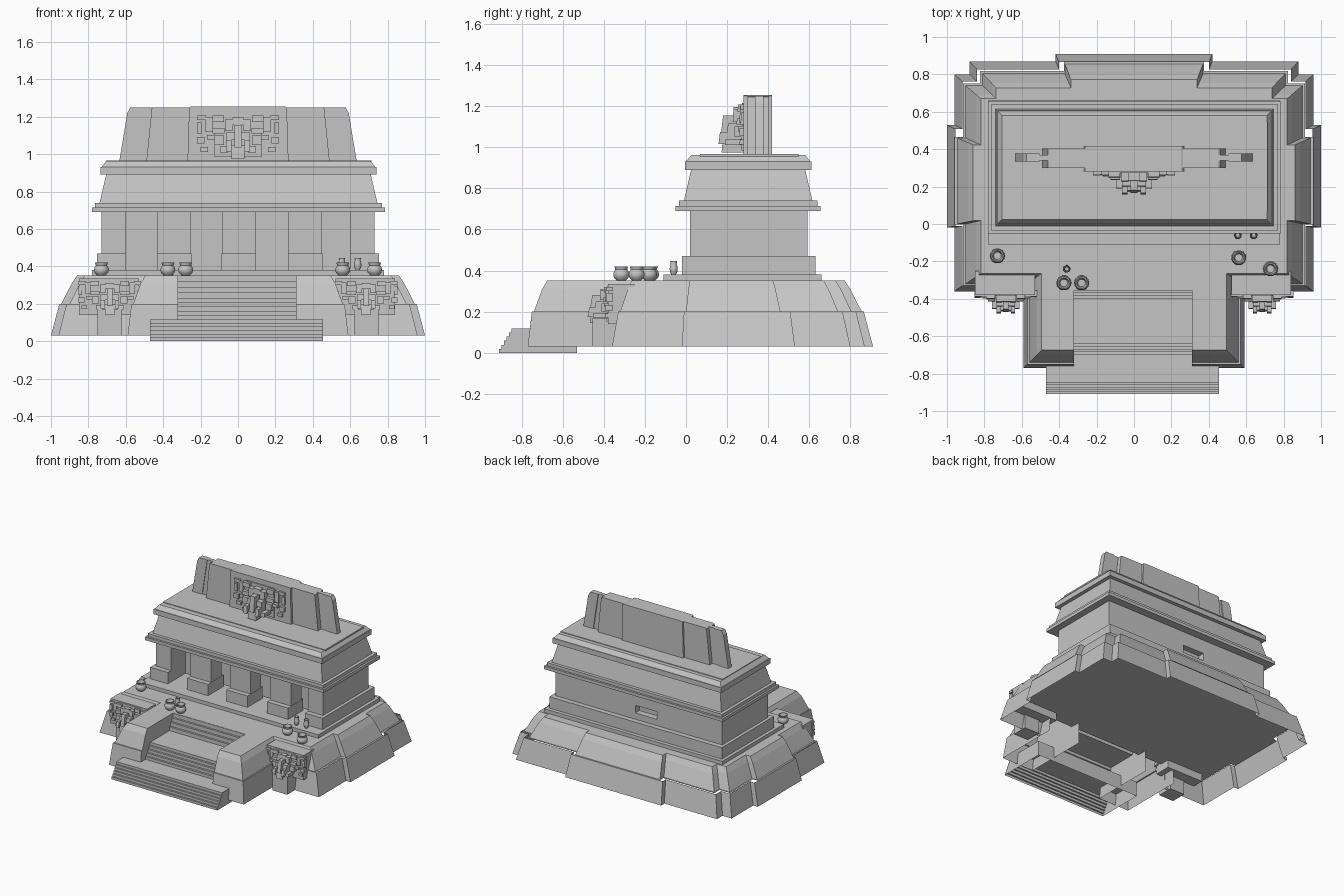
import bpy
import bmesh
import math
from mathutils import Vector

default_cube = bpy.data.objects.get("Cube")
if default_cube:
    bpy.data.objects.remove(default_cube, do_unlink=True)

stone = bpy.data.materials.new("grey stone")
stone.use_nodes = True
stone.diffuse_color = (0.56, 0.56, 0.56, 1)
stone.node_tree.nodes["Principled BSDF"].inputs["Base Color"].default_value = (0.56, 0.56, 0.56, 1)


def finish(name, bm):
    bmesh.ops.recalc_face_normals(bm, faces=bm.faces)
    mesh = bpy.data.meshes.new(name)
    bm.to_mesh(mesh)
    bm.free()
    mesh.materials.append(stone)
    obj = bpy.data.objects.new(name, mesh)
    bpy.context.collection.objects.link(obj)
    return obj


def skin(bm, rings, closed=True, first=True, last=True):
    """Joins rings of points; the closing side and end caps are optional."""
    loops = [[bm.verts.new(p) for p in ring] for ring in rings]
    count = len(loops[0])
    for low, high in zip(loops, loops[1:]):
        for i in range(count if closed else count - 1):
            j = (i + 1) % count
            bm.faces.new((low[i], low[j], high[j], high[i]))
    if first:
        bm.faces.new(loops[0][::-1])
    if last:
        bm.faces.new(loops[-1])


def rectangle(x0, x1, y0, y1):
    return [(x0, y0), (x1, y0), (x1, y1), (x0, y1)]


def tier(name, x0, x1, y0, y1, profile):
    """Stacked rectangles; the profile lists inset and height."""
    bm = bmesh.new()
    skin(bm, [[(x, y, z) for x, y in rectangle(x0 + d, x1 - d, y0 + d, y1 - d)]
              for d, z in profile])
    return finish(name, bm)


def block(name, x0, x1, y0, y1, z0, z1):
    return tier(name, x0, x1, y0, y1, [(0, z0), (0, z1)])


def extrude_y(name, y0, y1, section):
    bm = bmesh.new()
    skin(bm, [[(x, y, z) for x, z in section] for y in (y0, y1)])
    return finish(name, bm)


# Platform levels, each shrinking towards the middle; the lower one is hollow
def platform(name, half, profile, **caps):
    outline = half + [(-x, y) for x, y in reversed(half)]
    middle = .15
    bm = bmesh.new()
    skin(bm, [[(x * (1 - d), middle + (y - middle) * (1 - d / .76), z) for x, y in outline]
              for d, z in profile], closed=False, **caps)
    finish(name, bm)


platform("lower_platform",
         [(.59, -.36), (.96, -.36), (.96, -.02), (1, -.02), (1, .53), (.96, .53),
          (.96, .8), (.88, .8), (.88, .87), (.42, .87), (.42, .91)],
         [(0, .03), (.045, .2)], first=False, last=False)
platform("upper_platform",
         [(.53, -.32), (.9, -.32), (.9, 0), (.945, 0), (.945, .46), (.9, .46),
          (.9, .74), (.81, .74), (.81, .805), (.37, .805), (.37, .855)],
         [(-.015, .2), (0, .2), (.06, .31), (.09, .352)])

# Parapets either side of the stairwell
for side, inner in ((-1, .32), (1, .31)):
    parapet = bmesh.new()
    skin(parapet, [[(side * inner, -.25, z), (side * inner, -.77 + d, z),
                    (side * (.59 - d), -.77 + d, z), (side * (.59 - d), -.25, z)]
                   for d, z in [(0, .03), (.02, .2), (.03, .2), (.07, .31), (.095, .352)]],
         closed=False, first=False)
    finish("left_parapet" if side > 0 else "right_parapet", parapet)
block("stair_head", -.32, .31, -.352, -.25, .335, .352)


# Stairs, hollow underneath
def stairs(name, x0, x1, y0, y1, z0, z1, steps, rest):
    section = [(y0, z0)]
    for i in range(steps):
        y = y0 + (y1 - y0) * i / (steps - 1)
        low = z0 + (z1 - z0) * i / steps
        high = z0 + (z1 - z0) * (i + 1) / steps
        if i:
            section.append((y, low))
        section.append((y, high))
    section += rest
    walled = len(rest) > 1
    bm = bmesh.new()
    skin(bm, [[(x, y, z) for y, z in section] for x in (x0, x1)],
         closed=False, first=walled, last=walled)
    finish(name, bm)


stairs("lower_stairs", -.47, .455, -.91, -.85, 0, .117, 6, [(-.53, .117), (-.53, 0)])
stairs("middle_stairs", -.32, .31, -.7, -.64, .117, .23, 5, [(-.4, .23)])
stairs("upper_stairs", -.32, .31, -.4, -.355, .23, .35, 4, [(-.35, .35)])

# Temple floor and plinths
block("temple_floor", -.78, .78, -.11, .66, .345, .38)
block("rear_plinth", -.755, .755, .2, .63, .38, .47)
for side in (-1, 1):
    x0, x1 = sorted((side * .755, side * .6))
    block("corner_plinth", x0, x1, -.02, .3, .38, .47)
    x0, x1 = sorted((side * .73, side * .6))
    block("corner_pier", x0, x1, .02, .3, .47, .69)

# Rear chamber with a small niche cut into its back wall
chamber = block("chamber", -.73, .73, .2, .59, .38, .69)
cutter = block("niche_cutter", -.16, .03, .54, .7, .52, .58)
cutter.hide_render = True
niche = chamber.modifiers.new("niche", 'BOOLEAN')
niche.operation = 'DIFFERENCE'
niche.solver = 'EXACT'
niche.object = cutter
bpy.context.view_layer.objects.active = chamber
bpy.ops.object.modifier_apply(modifier=niche.name)
bpy.data.objects.remove(cutter, do_unlink=True)

# Front pillars
for x in (-.34, .005, .36):
    block("pillar", x - .09, x + .09, .02, .15, .38, .69)
    block("pillar_plinth", x - .092, x + .092, -.02, .17, .38, .47)

# Roof mouldings, sloping frieze and low crowning slab
tier("roof", -.78, .785, -.05, .655,
     [(0, .69), (0, .715), (.015, .715), (.015, .74), (.04, .74), (.075, .89),
      (.045, .89), (.045, .93), (.05, .93), (.075, .962)])
block("roof_crown", -.705, .715, .068, .548, .955, .967)


# Roof comb made of layered, tapering slabs
def comb_slab(name, base, top, y0, y1, z1, corner):
    right = [(base, .96), (top + .006, z1 - corner), (top - corner, z1)]
    extrude_y(name, y0, y1, right + [(-x, z) for x, z in reversed(right)])


comb_slab("comb_web", .57, .53, .34, .37, 1.25, .01)
comb_slab("comb_shoulder", .49, .455, .3, .403, 1.25, .005)
comb_slab("comb_centre", .27, .255, .28, .418, 1.255, .005)
for side in (-1, 1):
    edge = [(.55, .96), (.635, .96), (.592, 1.22), (.575, 1.25), (.505, 1.25)]
    extrude_y("comb_end_rib", .335, .377, [(side * x, z) for x, z in edge])


# Carved face panels, in units of panel height, mirrored about the middle
face_parts = [  # x, z, half width, half height, depth
    (.78, .9, .1, .05, .07), (.83, .68, .05, .12, .06), (.8, .42, .08, .07, .08),
    (.72, .22, .08, .05, .07), (.62, .75, .07, .16, .08), (.58, .48, .08, .05, .1),
    (.42, .88, .12, .07, .12), (.42, .62, .13, .06, .13), (.4, .42, .1, .1, .16),
    (.3, .22, .09, .06, .3), (.2, .74, .08, .12, .2), (.17, .5, .09, .08, .28),
    (.2, .3, .06, .12, .4)]


def carved_face(name, cx, back, z0, size, lean):
    bm = bmesh.new()

    def part(x, z, w, h, depth):
        rings = []
        for height in (z - h, z + h):
            front = -depth - lean * depth * 3 * (1 - height)
            rings.append([(cx + size * px, back + size * py, z0 + size * height)
                          for px, py in rectangle(x - w, x + w, front, .1)])
        skin(bm, rings)

    for x, z, w, h, depth in face_parts:
        for side in (-1, 1):
            part(side * x, z, w, h, depth)
    # Brow, nose and chin
    part(0, .52, .5, .46, .04)
    part(0, .82, .12, .08, .2)
    part(0, .5, .08, .24, .38)
    part(0, .16, .14, .14, .34)
    return finish(name, bm)


carved_face("comb_face", 0, .283, .97, .25, .1)
for side, word in ((-1, "right"), (1, "left")):
    x = side * .685
    carved_face(word + "_platform_face", x, -.375, .14, .19, .15)
    block(word + "_face_pedestal", x - .065, x + .065, -.455, -.33, .03, .17)
    block(word + "_face_backing", x - .165, x + .155, -.38, -.25, .14, .335)

# Clay pots
pot_profile = [(.55, 0), (.9, .2), (1, .42), (.92, .62), (.74, .78),
               (.86, 1), (.7, 1), (.6, .8), (.5, .5)]


def pot(x, y, z, radius, height):
    bm = bmesh.new()
    turn = [math.tau * i / 14 for i in range(14)]
    skin(bm, [[Vector((x, y, z + height * h)) + radius * r * Vector((math.cos(a), math.sin(a), 0))
               for a in turn] for r, h in pot_profile])
    obj = finish("pot", bm)
    bpy.ops.object.select_all(action='DESELECT')
    obj.select_set(True)
    bpy.context.view_layer.objects.active = obj
    bpy.ops.object.shade_smooth_by_angle(angle=math.radians(40))


for x, y in ((-.73, -.17), (-.375, -.315), (-.28, -.315), (.56, -.18), (.73, -.24)):
    pot(x, y, .352, .04, .068)
for x, y, z in ((-.36, -.24, .352), (.555, -.06, .38), (.64, -.06, .38)):
    pot(x, y, z, .02, .066)
